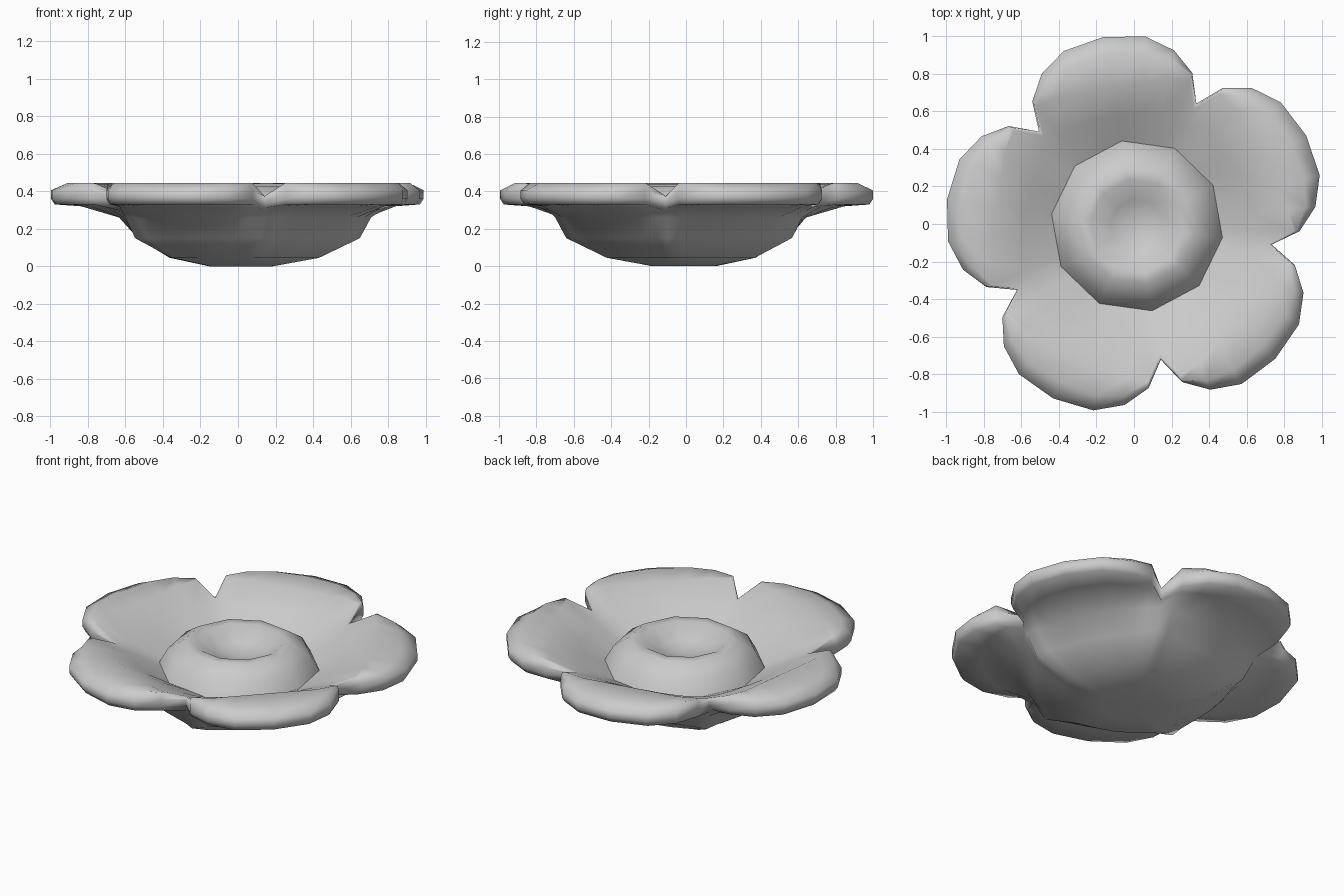
import bpy, bmesh, math

if "Cube" in bpy.data.objects:
    bpy.data.objects.remove(bpy.data.objects["Cube"])

CX, CY = 0.016, -0.01          # hub of the five-fold pattern
TURN = math.radians(28.1)      # direction of the first petal
# half petal outline: angle from petal centre, radius
HALF = [(0, 1.023), (12.6, 1.011), (22, 0.957), (30, 0.867)]
NOTCH = (36, 0.725)


def pt(r, a, z):
    return (CX + r * math.cos(a), CY + r * math.sin(a), z)


def loft(name, rings, bottom=None, top=None):
    bm = bmesh.new()
    vs = [[bm.verts.new(p) for p in ring] for ring in rings]
    n = len(vs[0])
    for lo, hi in zip(vs, vs[1:]):
        for i in range(n):
            j = (i + 1) % n
            bm.faces.new((lo[i], lo[j], hi[j], hi[i]))
    for ring, p, flip in ((vs[0], bottom, True), (vs[-1], top, False)):
        if p is None:
            continue
        c = bm.verts.new(p)
        for i in range(n):
            a, b = ring[i], ring[(i + 1) % n]
            bm.faces.new((c, b, a) if flip else (c, a, b))
    me = bpy.data.meshes.new(name)
    bm.to_mesh(me)
    bm.free()
    ob = bpy.data.objects.new(name, me)
    bpy.context.collection.objects.link(ob)
    bpy.ops.object.select_all(action='DESELECT')
    ob.select_set(True)
    bpy.context.view_layer.objects.active = ob
    bpy.ops.object.shade_smooth_by_angle(angle=math.radians(120))
    return ob


# full outline of five petals, symmetric about each petal's centre line
petal = [(-a, r) for a, r in reversed(HALF[1:])] + HALF + [NOTCH]
outline = [(a + 72 * k, r, a) for k in range(5) for a, r in petal]


def mix(a, b, t):
    return a + (b - a) * t


def profile(a, R):
    """Points from the underside, around the rim, to the dome's foot."""
    edge = min(1, (R - 0.725) / 0.14)
    mid = min(1, (R - 0.725) / 0.298)
    foot = 0.46 * math.cos(math.radians(18)) / math.cos(math.radians(a % 36 - 18))
    # the petal folds along a straight line between its widest points
    fold = min(0.75 / math.cos(math.radians(a)), R - 0.035)
    return [
        (0.17, 0.0),
        (mix(0.42, 0.38, mid), 0.045),
        (mix(0.64, 0.55, mid), 0.15),
        (mix(0.70, 0.65, mid), 0.26),
        (mix(0.72, mix(0.70, R, 0.5), edge), mix(0.295, 0.32, edge)),
        (R - 0.02, mix(0.31, 0.33, edge)),
        (R, mix(0.335, 0.36, edge)),
        (R, mix(0.37, 0.405, edge)),
        (mix(fold, R, 0.65), mix(0.375, 0.445, edge)),
        (fold, mix(0.37, 0.44, edge)),
        (mix(foot, fold, 0.5), mix(0.325, 0.36, edge)),
        (foot, 0.27),
    ]


# petal bowl
columns = []
for deg, R, a in outline:
    ang = math.radians(deg) + TURN
    columns.append([pt(r, ang, z) for r, z in profile(a, R)])
loft("petal_bowl", list(zip(*columns)), bottom=(CX, CY, 0.02))

# ten-sided centre boss with a dished top
dome = [(0.46, 0.27), (0.41, 0.36), (0.31, 0.425), (0.25, 0.425), (0.14, 0.36)]
rings = [[pt(r, TURN + i * math.pi / 5, z) for i in range(10)] for r, z in dome]
loft("centre_boss", rings, top=(CX, CY, 0.33))
